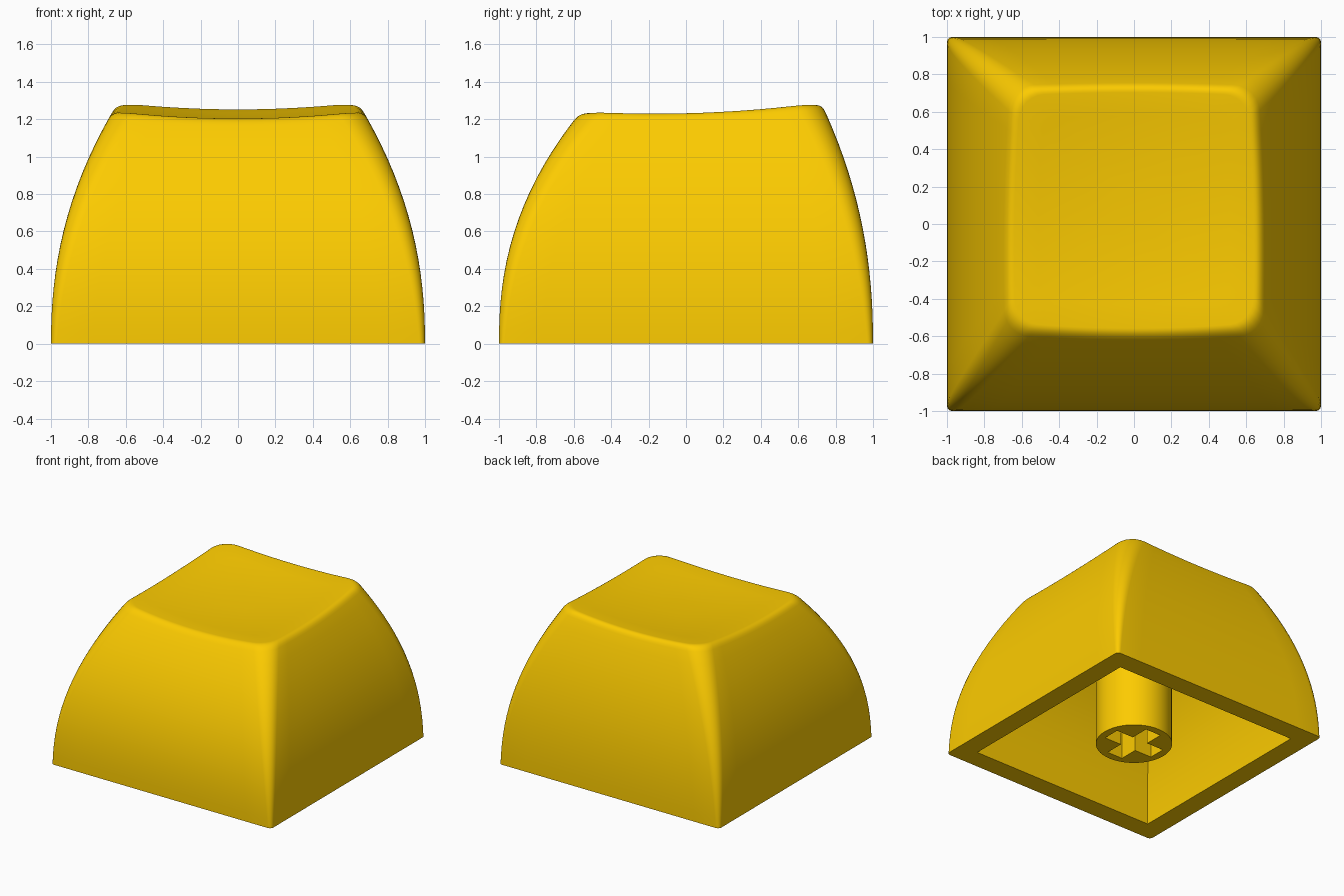
import bpy, bmesh, math
from mathutils import Vector

if "Cube" in bpy.data.objects:
    bpy.data.objects.remove(bpy.data.objects["Cube"])

SIDE, ARC = 10, 6          # segments per straight side / per corner
mat = bpy.data.materials.new("yellow_plastic")
mat.diffuse_color = (0.98, 0.6, 0.0, 1)
mat.use_nodes = True
mat.node_tree.nodes["Principled BSDF"].inputs["Base Color"].default_value = mat.diffuse_color


def dish(x, y):
    """Height of the tilted, scooped top."""
    v = y - 0.07
    return 1.196 + 0.038 * v + 0.037 * (x / 0.63) ** 2 + 0.031 * (v / 0.62) ** 2


def rounded_rect(hx, y0, y1, r, z):
    pts = []
    corners = [(hx - r, y1 - r), (-hx + r, y1 - r), (-hx + r, y0 + r), (hx - r, y0 + r)]
    for k, (cx, cy) in enumerate(corners):
        for j in range(ARC + 1):
            a = math.pi / 2 * (k + j / ARC)
            pts.append(Vector((cx + r * math.cos(a), cy + r * math.sin(a), z)))
        a = math.pi / 2 * (k + 1)
        nx, ny = corners[(k + 1) % 4]
        end = Vector((nx + r * math.cos(a), ny + r * math.sin(a), z))
        start = pts[-1].copy()
        pts += [start.lerp(end, j / SIDE) for j in range(1, SIDE)]
    return pts


def section(z, height=1.25, wall=0.0):
    """Cross-section at height z; wall > 0 gives the sharp-cornered cavity."""
    t = max(z, 0) / height
    return rounded_rect(1 - wall - 0.335 * t ** 2.2, -1 + wall + 0.445 * t ** 2.3,
                        1 - wall - 0.26 * t ** 2.2, 0 if wall else 0.03 + 0.11 * t, z)


def finish(obj, angle=30):
    obj.data.materials.append(mat)
    bpy.ops.object.select_all(action='DESELECT')
    obj.select_set(True)
    bpy.context.view_layer.objects.active = obj
    bpy.ops.object.shade_smooth_by_angle(angle=math.radians(angle))


def to_object(name, bm):
    bmesh.ops.recalc_face_normals(bm, faces=bm.faces)
    me = bpy.data.meshes.new(name)
    bm.to_mesh(me)
    bm.free()
    obj = bpy.data.objects.new(name, me)
    bpy.context.collection.objects.link(obj)
    return obj


# Where the curved walls meet the scooped top
n = len(section(0))
edge = []
for i in range(n):
    z = 1.25
    for _ in range(6):
        p = section(z)[i]
        z = dish(p.x, p.y)
    edge.append(section(z)[i])

# Curved cavity (ceiling tilted like the top), rim and outer walls
CEIL, STEPS = 1.09, 16
rings = [section(CEIL * k / STEPS, CEIL + 0.03, 0.162) for k in range(STEPS, -1, -1)]
for ring in rings:
    for p in ring:
        p.z *= 1 + 0.035 * (p.y - 0.07)
for k in range(STEPS + 1):
    rings.append([section((edge[i].z - 0.04) * k / STEPS)[i] for i in range(n)])

# Rounded top edge, then the scooped top
centre = Vector((0, 0.07, 0))


def on_top(p, s):
    q = centre + (p - centre) * s
    q.z = dish(q.x, q.y)
    return q


INSET = 0.95
low = rings[-1]
inner = [on_top(p, INSET) for p in edge]
for k in range(1, 6):
    t = k / 5
    rings.append([low[i] * (1 - t) ** 2 + edge[i] * 2 * t * (1 - t) + inner[i] * t * t
                  for i in range(n)])
for s in (0.8, 0.6, 0.4, 0.2):
    rings.append([on_top(p, s * INSET) for p in edge])

bm = bmesh.new()
loops = [[bm.verts.new(p) for p in ring] for ring in rings]
for a, b in zip(loops, loops[1:]):
    for i in range(n):
        j = (i + 1) % n
        bm.faces.new((a[i], a[j], b[j], b[i]))
bm.faces.new(loops[0])
bm.faces.new(loops[-1])
bmesh.ops.remove_doubles(bm, verts=bm.verts, dist=1e-5)
finish(to_object("key_cap_shell", bm))

# Stem with a cross-shaped socket
bm = bmesh.new()
SOCKET, R, L, W, Z0, Z1 = 0.45, 0.2875, 0.225, 0.07, 0.015, 1.1
bmesh.ops.create_cone(bm, cap_ends=True, segments=48, radius1=R, radius2=R, depth=Z1 - Z0)
bmesh.ops.translate(bm, verts=bm.verts, vec=(0, 0, (Z0 + Z1) / 2))
stem = to_object("stem", bm)

bm = bmesh.new()
quarter = [(L, -W), (L, W), (W, W)]
cross = []
for k in range(4):
    c, s = round(math.cos(k * math.pi / 2)), round(math.sin(k * math.pi / 2))
    cross += [bm.verts.new((x * c - y * s, x * s + y * c, -0.1)) for x, y in quarter]
face = bm.faces.new(cross)
res = bmesh.ops.extrude_face_region(bm, geom=[face])
bmesh.ops.translate(bm, vec=(0, 0, 0.1 + Z0 + SOCKET),
                    verts=[v for v in res["geom"] if isinstance(v, bmesh.types.BMVert)])
cutter = to_object("socket_cutter", bm)
cutter.hide_render = True
cutter.hide_set(True)

finish(stem)
mod = stem.modifiers.new("socket", 'BOOLEAN')
mod.operation = 'DIFFERENCE'
mod.solver = 'EXACT'
mod.object = cutter
bpy.ops.object.modifier_apply(modifier=mod.name)
bpy.data.objects.remove(cutter)
